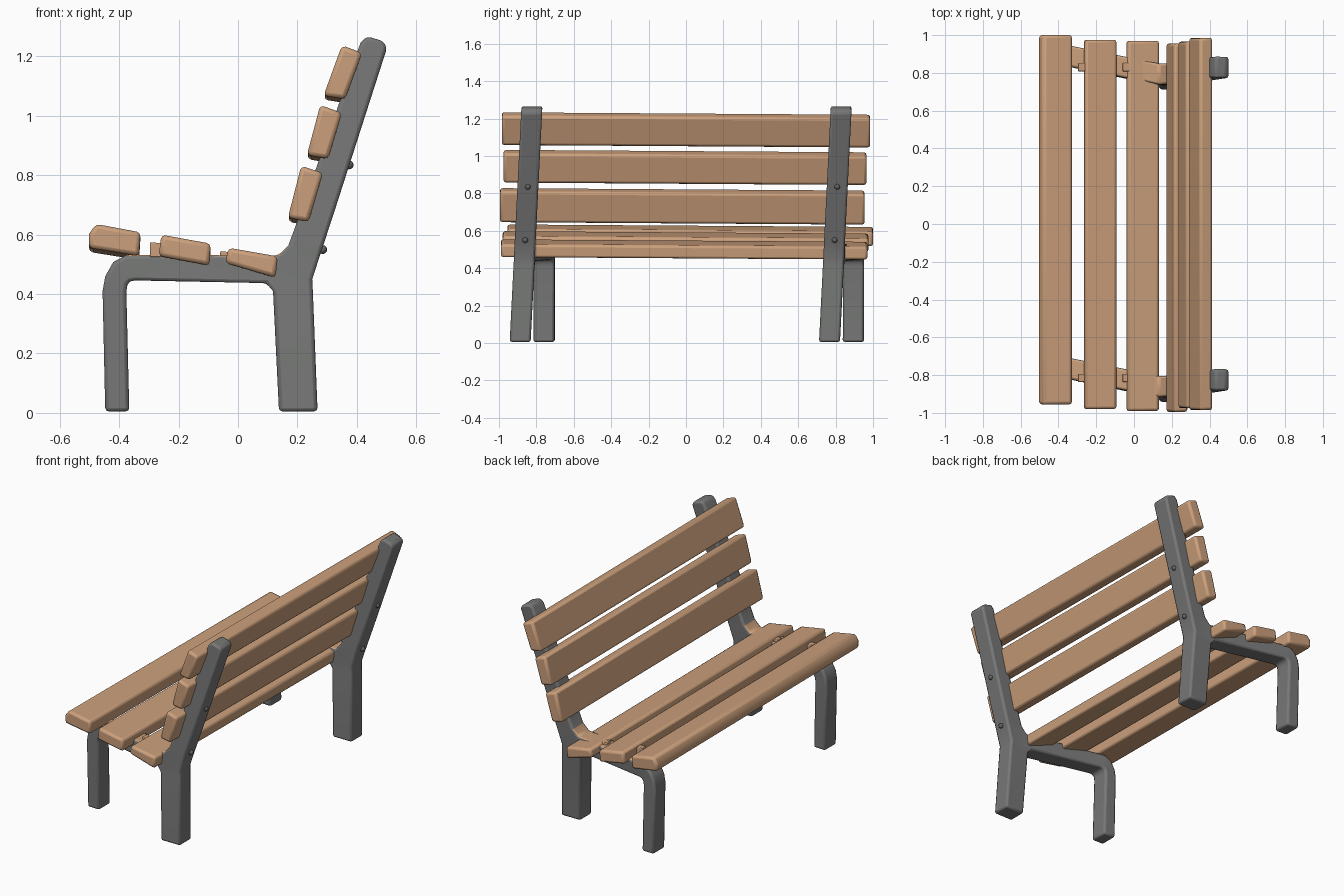
import bpy, bmesh, math
from mathutils import Vector

if "Cube" in bpy.data.objects:
    bpy.data.objects.remove(bpy.data.objects["Cube"])


def material(name, rgb):
    m = bpy.data.materials.new(name)
    m.diffuse_color = (*rgb, 1)
    m.use_nodes = True
    m.node_tree.nodes["Principled BSDF"].inputs["Base Color"].default_value = m.diffuse_color
    return m


WOOD = material("tan wood", (0.60, 0.35, 0.20))
IRON = material("grey iron", (0.18, 0.185, 0.18))
BOLT = material("dark bolt grey", (0.12, 0.125, 0.125))


def finish(name, bm, mats, bevel=0.0, segments=2):
    bmesh.ops.recalc_face_normals(bm, faces=bm.faces[:])
    me = bpy.data.meshes.new(name)
    bm.to_mesh(me)
    bm.free()
    for m in mats:
        me.materials.append(m)
    ob = bpy.data.objects.new(name, me)
    bpy.context.collection.objects.link(ob)
    if bevel:
        mod = ob.modifiers.new("soft edges", "BEVEL")
        mod.width, mod.segments = bevel, segments
        mod.limit_method, mod.angle_limit = "ANGLE", math.radians(40)
    bpy.context.view_layer.objects.active = ob
    ob.select_set(True)
    bpy.ops.object.shade_smooth_by_angle(angle=math.radians(40))
    ob.select_set(False)
    return ob


def prism(name, profile, y0, y1, mat, bevel, drop=0.0):
    """Profile in x/z carried along y, sinking by drop at the far end."""
    bm = bmesh.new()
    a = [bm.verts.new((x, y0, z)) for x, z in profile]
    b = [bm.verts.new((x, y1, z - drop)) for x, z in profile]
    bm.faces.new(a)
    bm.faces.new(b[::-1])
    n = len(profile)
    for i in range(n):
        bm.faces.new((a[i], b[i], b[(i + 1) % n], a[(i + 1) % n]))
    return finish(name, bm, [mat], bevel)


# Slats: cross-section, then extent in y
seat_slats = [
    ([(-.502, .555), (-.502, .602), (-.478, .636), (-.328, .608), (-.333, .528)], -.955, 1.0),
    ([(-.267, .528), (-.258, .600), (-.092, .570), (-.096, .496)], -.98, .975),
    ([(-.043, .505), (-.032, .556), (.134, .527), (.126, .455)], -.99, .97),
]
back_slats = [
    ([(.168, .657), (.213, .832), (.286, .808), (.238, .643)], -.995, .955),
    ([(.232, .868), (.277, .857 + .18), (.350, 1.01), (.304, .855)], -.975, .965),
    ([(.288, 1.068), (.350, 1.238), (.418, 1.212), (.361, 1.056)], -.985, .985),
]
for label, slats in (("seat_slat", seat_slats), ("back_slat", back_slats)):
    for i, (prof, y0, y1) in enumerate(slats):
        prism(f"{label}_{i + 1}", prof, y0, y1, WOOD, .014, .013)

# Iron frame: paired outline points along the front leg and rail, then the rear leg and post
front_path = [((-.447, .005), (-.366, .005)), ((-.456, .41), (-.376, .41)),
              ((-.447, .46), (-.372, .432)), ((-.42, .508), (-.362, .443)),
              ((-.375, .532), (-.345, .446)), ((.135, .53), (.095, .437))]
rear_path = [((.268, .005), (.138, .005)), ((.252, .41), (.118, .41)),
             ((.25, .45), (.095, .437)), ((.279, .54), (.135, .53)),
             ((.289, .57), (.17, .565)), ((.322, .67), (.205, .66)),
             ((.502, 1.23), (.412, 1.245)), ((.488, 1.252), (.434, 1.268))]


def skew(x, z):
    """Sideways lean of the frame from front leg to rear post."""
    return -.13 * min(1, max(0, (x + .38) / .5)) + (.05 * z if x > .05 else 0)


def frame(name, base, width=.112):
    bm = bmesh.new()
    for path in (front_path, rear_path):
        for (a, b), (c, d) in zip(path, path[1:]):
            bm.faces.new([bm.verts.new((p[0], -width / 2, p[1])) for p in (a, b, d, c)])
    bmesh.ops.remove_doubles(bm, verts=bm.verts[:], dist=.001)
    bmesh.ops.recalc_face_normals(bm, faces=bm.faces[:])
    ret = bmesh.ops.extrude_face_region(bm, geom=bm.faces[:], use_keep_orig=True)
    for v in ret["geom"]:
        if isinstance(v, bmesh.types.BMVert):
            v.co.y += width
    bmesh.ops.recalc_face_normals(bm, faces=bm.faces[:])
    # top of the rail and its fillet are wood coloured
    for f in bm.faces:
        c = f.calc_center_median()
        if f.normal.z > .6 and .5 < c.z < .56 and -.36 < c.x < .18:
            f.material_index = 1
    for v in bm.verts:
        v.co.y += base + skew(v.co.x, v.co.z)
    return finish(name, bm, [IRON, WOOD], .012)


def bolt(name, x, y, z):
    bm = bmesh.new()
    bmesh.ops.create_uvsphere(bm, u_segments=12, v_segments=8, radius=.015)
    bmesh.ops.translate(bm, verts=bm.verts[:], vec=Vector((x, y, z)))
    finish(name, bm, [BOLT])


for side, base in (("left", -.757), ("right", .897)):
    frame(f"{side}_frame", base)
    # Bolts on the back of the post
    for i, (x, z) in enumerate(((.285, .55), (.374, .835))):
        bolt(f"{side}_bolt_{i + 1}", x, base + skew(x, z), z)
    # Small wooden spacers under the seat slats
    yc = -.815 if side == "left" else .83
    for i, (x0, x1, z0, z1) in enumerate(((-.297, -.2, .525, .575), (-.06, .02, .515, .545))):
        prism(f"{side}_spacer_{i + 1}", [(x0, z0), (x0, z1), (x1, z1 - .01), (x1, z0)],
              yc - .022, yc + .022, WOOD, .004)
